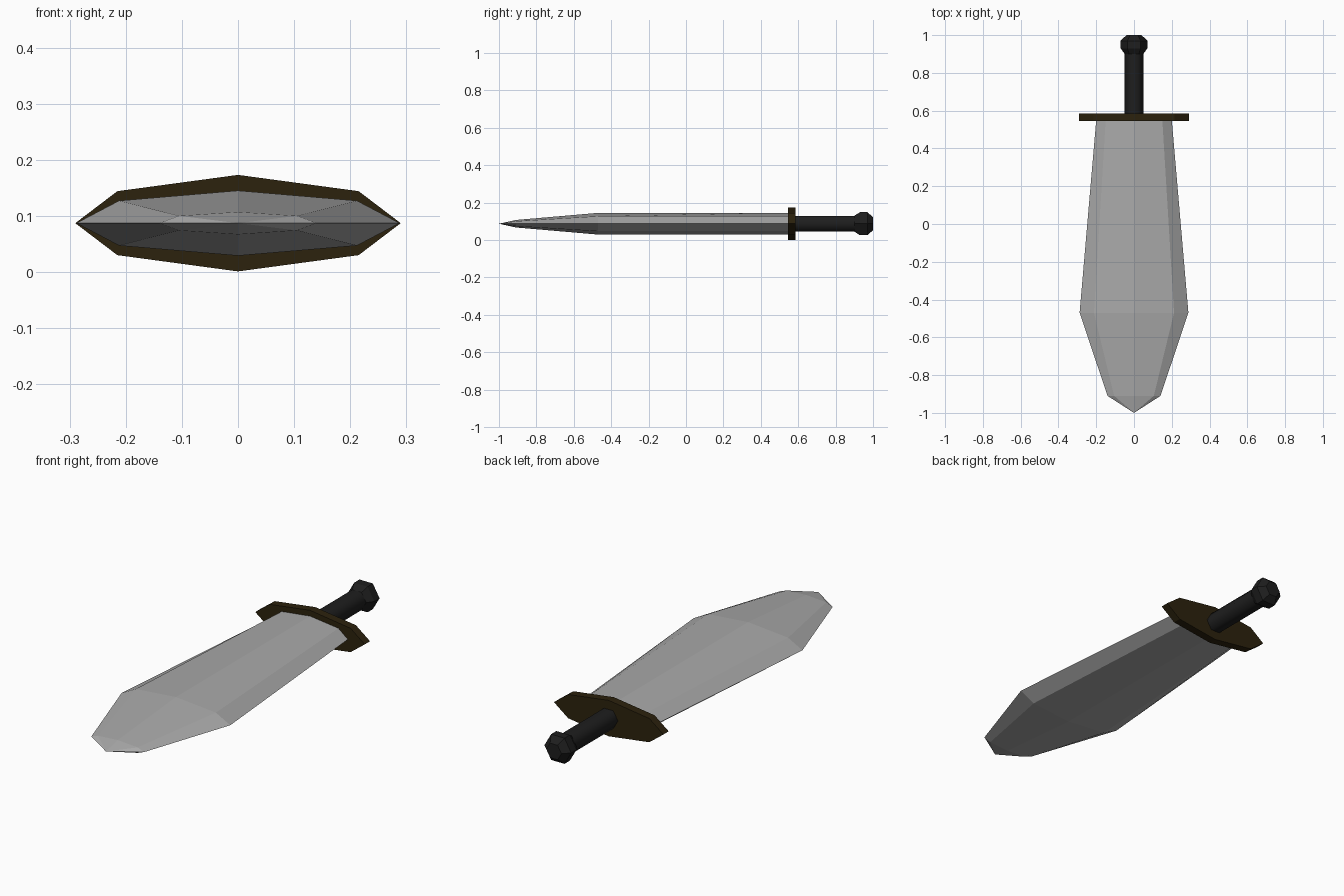
import bpy, bmesh, math

if "Cube" in bpy.data.objects:
    bpy.data.objects.remove(bpy.data.objects["Cube"], do_unlink=True)

MID = 0.087  # height of the sword's long axis


def material(name, color):
    m = bpy.data.materials.new(name)
    m.use_nodes = True
    m.diffuse_color = (*color, 1)
    m.node_tree.nodes["Principled BSDF"].inputs["Base Color"].default_value = (*color, 1)
    return m


def diamond(w, sw, sh, h):
    """Eight-sided lens: edge, shoulder and ridge, mirrored both ways."""
    return [(w, 0), (sw, sh), (0, h), (-sw, sh), (-w, 0), (-sw, -sh), (0, -h), (sw, -sh)]


def hexagon(r):
    return [(r * math.cos(i * math.pi / 3), r * math.sin(i * math.pi / 3)) for i in range(6)]


def loft(name, sections, mat, tip=None):
    """Skin (y, outline) sections along y; the start closes to a tip or a cap."""
    bm = bmesh.new()
    rings = [[bm.verts.new((x, y, z + MID)) for x, z in pts] for y, pts in sections]
    n = len(rings[0])
    for a, b in zip(rings, rings[1:]):
        for i in range(n):
            j = (i + 1) % n
            bm.faces.new((a[i], a[j], b[j], b[i]))
    if tip is None:
        bm.faces.new(rings[0])
    else:
        point = bm.verts.new((0, tip, MID))
        for i in range(n):
            bm.faces.new((point, rings[0][(i + 1) % n], rings[0][i]))
    bm.faces.new(rings[-1])
    bmesh.ops.recalc_face_normals(bm, faces=bm.faces)
    mesh = bpy.data.meshes.new(name)
    bm.to_mesh(mesh)
    bm.free()
    mesh.materials.append(mat)
    obj = bpy.data.objects.new(name, mesh)
    bpy.context.collection.objects.link(obj)
    return obj


steel = material("steel grey", (0.4, 0.4, 0.4))
bronze = material("dark brown", (0.025, 0.016, 0.004))
leather = material("black leather", (0.013, 0.013, 0.013))

# Blade, widest towards the point
loft("blade", [
    (-0.91, diamond(0.14, 0.105, 0.013, 0.02)),
    (-0.47, diamond(0.288, 0.212, 0.04, 0.058)),
    (0.55, diamond(0.2, 0.15, 0.04, 0.058)),
], steel, tip=-1)

# Crossguard plate
guard = diamond(0.29, 0.215, 0.057, 0.086)
loft("guard", [(0.545, guard), (0.585, guard)], bronze)

# Grip
grip = loft("grip", [(0.58, hexagon(0.049)), (0.905, hexagon(0.049))], leather)
for face in grip.data.polygons:
    face.use_smooth = len(face.vertices) == 4

# Pommel
loft("pommel", [
    (0.9, hexagon(0.049)), (0.93, hexagon(0.071)),
    (0.97, hexagon(0.071)), (1.0, hexagon(0.04)),
], leather)
